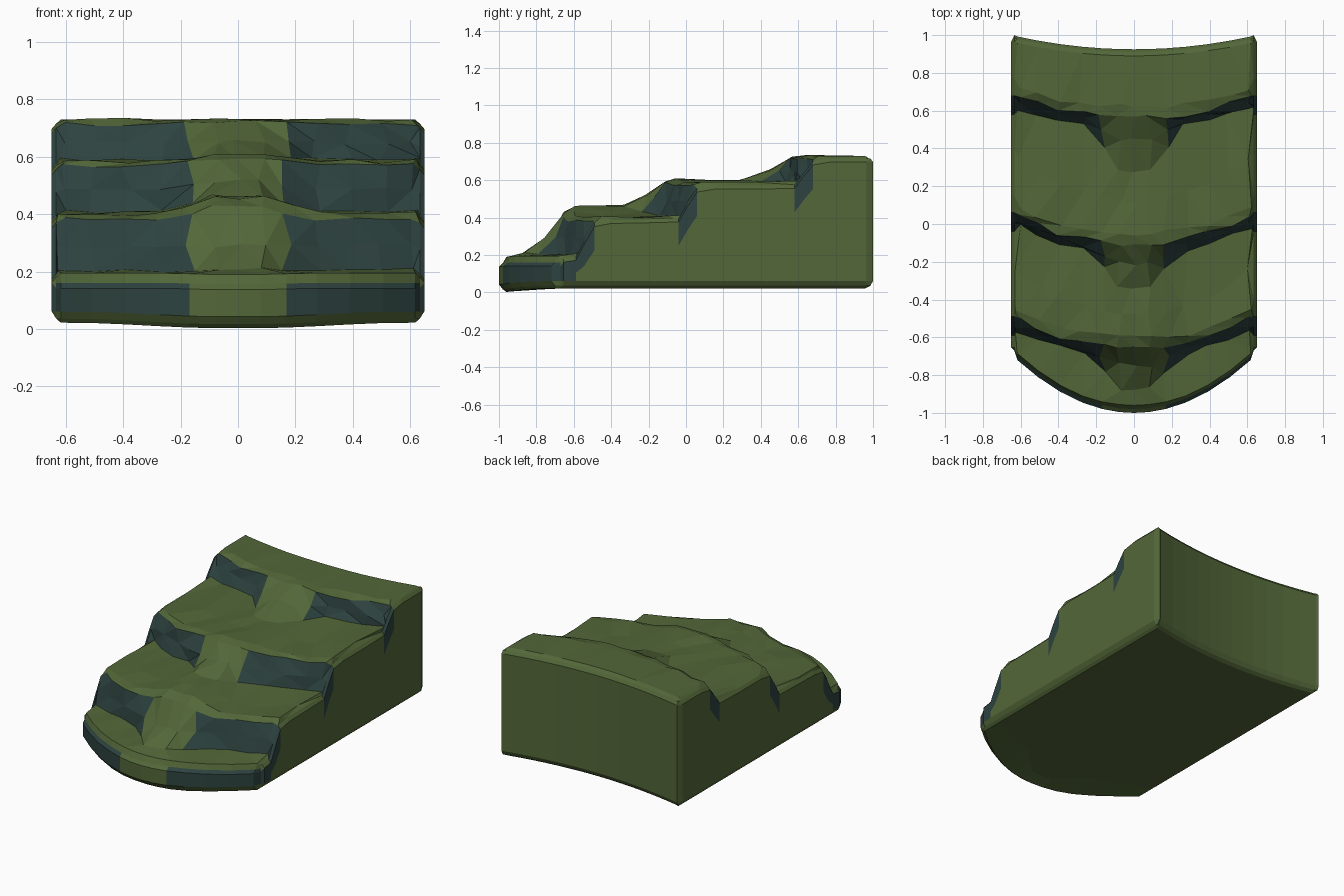
import bpy, bmesh, random

if "Cube" in bpy.data.objects:
    bpy.data.objects.remove(bpy.data.objects["Cube"])
random.seed(4)

def material(name, color):
    m = bpy.data.materials.new(name)
    m.diffuse_color = color
    m.use_nodes = True
    m.node_tree.nodes["Principled BSDF"].inputs["Base Color"].default_value = m.diffuse_color
    return m

def smooth(a, b, t):
    t = min(1, max(0, (t - a) / (b - a)))
    return t * t * (3 - 2 * t)

def mix(a, b, t):
    return a + (b - a) * t

# Curved step lines: y at centre, y at sides
FRONT, LOW, MID, HIGH, BACK = (-1, -.69), (-.66, -.49), (-.11, .06), (.56, .68), (.925, 1)
LOW_TREAD, MID_TREAD = (-.47, -.22), (.12, .38)
# Rows front to back: arc, y offset centre/side, z centre/side, riser starts here
ROWS = [
    (FRONT, 0, 0, .17, .175, 0), (FRONT, .04, .035, .19, .195, 0),
    (LOW, -.22, -.055, .21, .205, 1), (LOW, -.09, -.03, .29, .29, 1),
    (LOW, 0, 0, .425, .385, 0), (LOW, .07, .05, .458, .402, 0),
    (LOW_TREAD, 0, 0, .46, .405, 0),
    (MID, -.22, -.055, .465, .41, 1), (MID, -.1, -.03, .515, .49, 1),
    (MID, 0, 0, .595, .57, 0), (MID, .06, .05, .61, .585, 0),
    (MID_TREAD, 0, 0, .6, .585, 0),
    (HIGH, -.28, -.055, .602, .59, 1), (HIGH, -.12, -.03, .655, .65, 1),
    (HIGH, 0, 0, .72, .715, 0), (HIGH, .06, .05, .732, .73, 0),
    (BACK, -.035, -.035, .732, .73, 0), (BACK, 0, 0, .73, .73, 0)]
half = [.12, .26, .42, .6, .78, .95, 1]
COLS = [-s for s in reversed(half)] + [0] + half
NI, NJ, NK = len(COLS) - 1, len(ROWS) - 1, 4

def point(i, j, k):
    s = COLS[i]
    arc, oc, os_, zc, zs, _ = ROWS[j]
    t = smooth(.1, .42, abs(s))
    edge_i, edge_j, edge_k = i in (0, NI), j in (0, NJ), k in (0, NK)
    stretch = 1.8 if edge_i and 1 < j < NJ - 1 else 1
    y = mix(arc[0], arc[1], s * s) + mix(oc, os_, t) * stretch
    top = mix(zc, zs, t)
    base = .022
    if j < 2:
        base = mix(.003, .022, smooth(.1, .9, abs(s)))
    h = top - base
    z = [base, base + min(.04, .25 * h), max(base + .45 * h, top - .16), top - .033, top][k]
    x = s * .65
    # Ease the rims to round the block
    if edge_i and (edge_j or edge_k):
        x *= .975
    if edge_k and (edge_i or edge_j):
        z += .014 if k == 0 else -.014
    if edge_j and (edge_k or edge_i and j == 0):
        y += .02 if j == 0 else -.014
    # Hewn irregularity
    if 0 < i < NI and 1 < j < NJ - 1 and k == NK:
        x += random.uniform(-.02, .02)
        y += random.uniform(-.014, .014)
        z += random.uniform(-.007, .007)
    return x, y, z

bm = bmesh.new()
verts = {}

def vert(key):
    if key not in verts:
        verts[key] = bm.verts.new(point(*key))
    return verts[key]

def quad(keys, dark=False):
    f = bm.faces.new([vert(k) for k in keys])
    f.material_index = int(dark)

# Top with exposed rock on the risers, and underside
for i in range(NI):
    outer = min(abs(COLS[i]), abs(COLS[i + 1])) > .24
    for j in range(NJ):
        for k in (0, NK):
            quad([(i, j, k), (i + 1, j, k), (i + 1, j + 1, k), (i, j + 1, k)],
                 k == NK and ROWS[j][5] and outer)
    # Front and back walls
    for k in range(NK):
        for j in (0, NJ):
            quad([(i, j, k), (i + 1, j, k), (i + 1, j, k + 1), (i, j, k + 1)],
                 j == 0 and outer and 0 < k)
# Side walls, rock wrapping round from each riser
for j in range(NJ):
    for k in range(NK):
        for i in (0, NI):
            quad([(i, j, k), (i, j + 1, k), (i, j + 1, k + 1), (i, j, k + 1)],
                 (ROWS[j][5] and k >= 2) or (j < 2 and 0 < k < 3))

bmesh.ops.triangulate(bm, faces=[f for f in bm.faces if f.normal.length >= 0 and
                                 all(v.co.z > .15 for v in f.verts)])
bmesh.ops.recalc_face_normals(bm, faces=bm.faces)
mesh = bpy.data.meshes.new("terraced_block")
bm.to_mesh(mesh)
bm.free()
mesh.materials.append(material("moss", (.085, .135, .04, 1)))
mesh.materials.append(material("dark_rock", (.026, .055, .05, 1)))
block = bpy.data.objects.new("terraced_block", mesh)
bpy.context.collection.objects.link(block)
